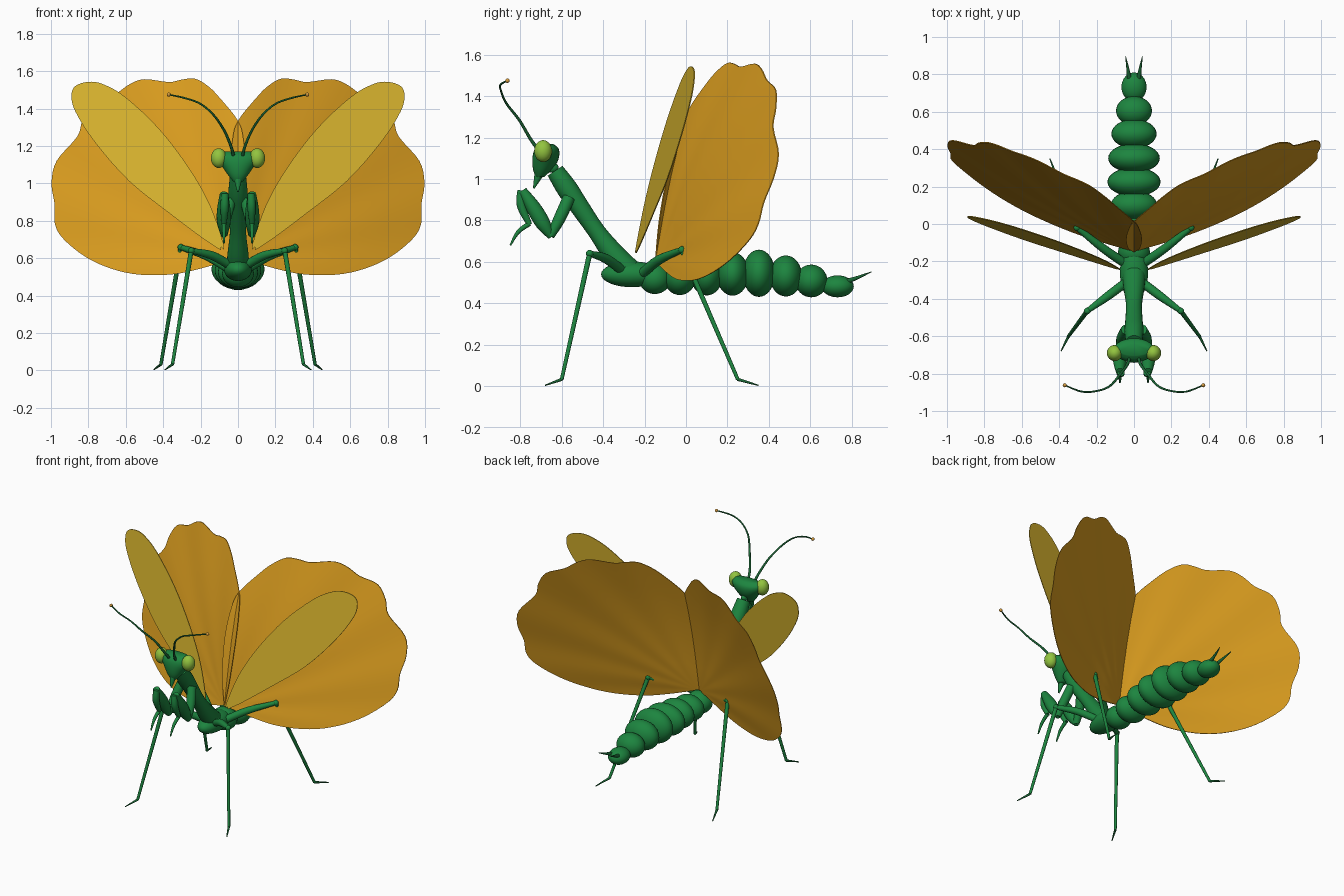
import bpy, bmesh, math
from mathutils import Vector

if "Cube" in bpy.data.objects:
    bpy.data.objects.remove(bpy.data.objects["Cube"])


def material(name, rgb):
    m = bpy.data.materials.new(name)
    m.diffuse_color = (*rgb, 1)
    m.use_nodes = True
    m.node_tree.nodes["Principled BSDF"].inputs["Base Color"].default_value = m.diffuse_color
    return m


GREEN = material("body green", (0.012, 0.235, 0.05))
DARK = material("dark green", (0.010, 0.135, 0.035))
EYE = material("lime eye", (0.29, 0.55, 0.05))
HIND = material("amber wing", (0.72, 0.345, 0.014))
FORE = material("yellow wing", (0.71, 0.47, 0.028))
TIP = material("orange tip", (0.66, 0.33, 0.05))


def finish(name, bm, mat, angle=50):
    bmesh.ops.recalc_face_normals(bm, faces=bm.faces)
    me = bpy.data.meshes.new(name)
    bm.to_mesh(me)
    bm.free()
    me.materials.append(mat)
    ob = bpy.data.objects.new(name, me)
    bpy.context.collection.objects.link(ob)
    bpy.ops.object.select_all(action='DESELECT')
    ob.select_set(True)
    bpy.context.view_layer.objects.active = ob
    bpy.ops.object.shade_smooth_by_angle(angle=math.radians(angle))
    return ob


def ellipsoid(name, loc, size, mat, seg=32):
    bm = bmesh.new()
    bmesh.ops.create_uvsphere(bm, u_segments=seg, v_segments=seg // 2, radius=1)
    for v in bm.verts:
        v.co = Vector(c * s for c, s in zip(v.co, size)) + Vector(loc)
    return finish(name, bm, mat)


def smooth_path(pts, steps):
    """Catmull-Rom interpolation through points of any dimension."""
    n, out = len(pts), []
    for i in range(n - 1):
        quad = [pts[max(0, min(n - 1, i + k))] for k in (-1, 0, 1, 2)]
        for s in range(steps):
            t = s / steps
            out.append(tuple(0.5 * (2 * b + (c - a) * t + (2 * a - 5 * b + 4 * c - d) * t * t
                                    + (3 * b - a - 3 * c + d) * t ** 3) for a, b, c, d in zip(*quad)))
    out.append(tuple(pts[-1]))
    return out


def skin(bm, rings):
    """Join rings of vertices into a closed lofted skin."""
    n = len(rings[0])
    for a, b in zip(rings, rings[1:]):
        for k in range(n):
            bm.faces.new((a[k], a[(k + 1) % n], b[(k + 1) % n], b[k]))
    bm.faces.new(rings[0])
    bm.faces.new(rings[-1])


def tube(name, pts, mat, side=1, steps=4, seg=14):
    """Round tube through (x, y, z, radius) points; side=-1 mirrors it."""
    path = smooth_path(pts, steps)
    pos = [Vector((p[0] * side, p[1], p[2])) for p in path]
    bm, rings = bmesh.new(), []
    for i, p in enumerate(pos):
        d = (pos[min(i + 1, len(pos) - 1)] - pos[max(i - 1, 0)]).normalized()
        u = d.cross(Vector((0.98, 0.15, 0.1))).normalized()
        w = d.cross(u)
        rings.append([bm.verts.new(p + path[i][3] * (u * math.cos(a) + w * math.sin(a)))
                      for a in (math.tau * k / seg for k in range(seg))])
    skin(bm, rings)
    return finish(name, bm, mat)


def wing(name, outline, root, plane, mat, side, pleat=0.0, bow=0.0):
    """Thin fan near the plane y = a + b*x + c*z, pleated and bowed forward."""
    a, b, c = plane
    edge = smooth_path(outline, 4)
    bm = bmesh.new()
    layers = []
    for offset in (-0.0025, 0.0025):
        def place(x, z):
            dx, dz = x - root[0], z - root[1]
            r = math.hypot(dx, dz)
            wave = pleat * r * math.sin(16 * math.atan2(dz, dx))
            curve = bow * math.sin(math.pi * min(r / 1.1, 1))
            return bm.verts.new((side * x, a + b * x + c * z + wave - curve + offset, z))

        centre = place(*root)
        rings = [[place(root[0] + (x - root[0]) * f, root[1] + (z - root[1]) * f) for x, z in edge]
                 for f in (0.2, 0.4, 0.6, 0.8, 1.0)]
        for k in range(len(edge) - 1):
            bm.faces.new((centre, rings[0][k], rings[0][k + 1]))
            for r, s in zip(rings, rings[1:]):
                bm.faces.new((r[k], s[k], s[k + 1], r[k + 1]))
        layers.append([centre] + [r[0] for r in rings] + rings[-1][1:] + [r[-1] for r in rings[-2::-1]])
    # Rim joining the front and back skins
    front, back = layers
    for k in range(len(front)):
        j = (k + 1) % len(front)
        bm.faces.new((front[k], front[j], back[j], back[k]))
    return finish(name, bm, mat, 40)


# Abdomen: overlapping segments (y, z, half width, half height)
segments = [(-0.15, 0.52, 0.085, 0.075), (-0.03, 0.525, 0.107, 0.085), (0.10, 0.535, 0.124, 0.097),
            (0.225, 0.542, 0.142, 0.105), (0.352, 0.545, 0.138, 0.114), (0.482, 0.532, 0.121, 0.099),
            (0.605, 0.508, 0.096, 0.079), (0.732, 0.482, 0.067, 0.053)]
for i, (y, z, w, h) in enumerate(segments):
    ellipsoid(f"abdomen_segment_{i + 1}", (0, y, z), (w, 0.078, h), GREEN)

# Thorax and raised neck
ellipsoid("thorax", (0, -0.26, 0.54), (0.075, 0.15, 0.062), GREEN)
tube("neck", [(0, -0.27, 0.55, 0.062), (0, -0.34, 0.625, 0.056), (0, -0.43, 0.745, 0.043),
              (0, -0.52, 0.875, 0.047), (0, -0.575, 0.955, 0.051), (0, -0.632, 1.04, 0.043)],
     GREEN, seg=24)
ellipsoid("neck_joint", (0, -0.645, 1.055), (0.02, 0.03, 0.025), GREEN, 16)

# Head: inverted triangle lofted from elliptical sections (z, y, half width, half depth)
bm, rings = bmesh.new(), []
sections = [(1.01, -0.705, 0.025, 0.02), (1.04, -0.695, 0.05, 0.042), (1.08, -0.682, 0.078, 0.06),
            (1.12, -0.675, 0.105, 0.064), (1.15, -0.672, 0.107, 0.055), (1.17, -0.672, 0.085, 0.03)]
for z, y, w, d in smooth_path(sections, 3):
    rings.append([bm.verts.new((w * math.cos(t), y + d * math.sin(t), z))
                  for t in (math.tau * k / 28 for k in range(28))])
skin(bm, rings)
finish("head", bm, GREEN)
tube("mouth", [(0, -0.70, 1.05, 0.03), (0, -0.735, 0.955, 0.004)], GREEN)

# Wing outlines (x, z), from root along the inner edge, over the tip and back
hind_outline = [(0.0, 0.60), (-0.03, 0.80), (-0.042, 1.05), (-0.03, 1.23), (0.0, 1.335), (0.10, 1.46),
                (0.16, 1.52), (0.23, 1.56), (0.30, 1.555), (0.37, 1.542), (0.50, 1.557), (0.58, 1.53),
                (0.66, 1.475), (0.77, 1.43), (0.83, 1.34), (0.86, 1.25), (0.97, 1.12), (0.997, 1.0),
                (0.98, 0.885), (0.98, 0.79), (0.94, 0.71), (0.82, 0.61), (0.68, 0.545),
                (0.525, 0.512), (0.34, 0.515), (0.18, 0.55), (0.03, 0.595)]
fore_outline = [(0.075, 0.645), (0.085, 0.70), (0.15, 0.885), (0.26, 1.08), (0.42, 1.29), (0.60, 1.46),
                (0.72, 1.53), (0.80, 1.543), (0.87, 1.52), (0.89, 1.47), (0.87, 1.385),
                (0.765, 1.22), (0.58, 1.01), (0.36, 0.835), (0.18, 0.70), (0.09, 0.642)]

# Paired parts
for side, label in ((1, "left"), (-1, "right")):
    wing(f"{label}_hind_wing", hind_outline, (0.012, 0.605), (-0.305, 0.47, 0.262), HIND, side, 0.003, 0.036)
    wing(f"{label}_fore_wing", fore_outline, (0.09, 0.66), (-0.338, 0.225, 0.12), FORE, side)

    ellipsoid(f"{label}_eye", (side * 0.103, -0.69, 1.135), (0.042, 0.043, 0.053), EYE, 24)
    tube(f"{label}_antenna", [(0.025, -0.72, 1.15, 0.009), (0.038, -0.755, 1.20, 0.008),
                              (0.075, -0.805, 1.285, 0.007), (0.13, -0.867, 1.365, 0.006),
                              (0.20, -0.893, 1.425, 0.005), (0.28, -0.896, 1.455, 0.005),
                              (0.37, -0.862, 1.475, 0.004)], DARK, side, 5, 8)
    ellipsoid(f"{label}_antenna_tip", (side * 0.37, -0.862, 1.475), (0.011,) * 3, TIP, 12)
    tube(f"{label}_tail_spike", [(0.025, 0.775, 0.505, 0.013), (0.033, 0.83, 0.525, 0.008),
                                 (0.045, 0.895, 0.552, 0.002)], DARK, side)

    # Folded grasping foreleg
    tube(f"{label}_foreleg_upper", [(0.04, -0.565, 0.91, 0.03), (0.065, -0.61, 0.81, 0.029),
                                    (0.075, -0.655, 0.725, 0.02)], GREEN, side)
    tube(f"{label}_foreleg_claw_arm", [(0.075, -0.65, 0.72, 0.016), (0.076, -0.69, 0.785, 0.036),
                                       (0.076, -0.735, 0.86, 0.036), (0.075, -0.79, 0.945, 0.022)], GREEN, side)
    tube(f"{label}_foreleg_shin", [(0.07, -0.795, 0.945, 0.019), (0.072, -0.795, 0.87, 0.022),
                                   (0.075, -0.755, 0.78, 0.013)], GREEN, side)
    tube(f"{label}_foreleg_foot", [(0.075, -0.755, 0.785, 0.012), (0.075, -0.81, 0.745, 0.01),
                                   (0.075, -0.848, 0.68, 0.004)], GREEN, side)

    # Walking legs: hip, thigh middle, knee, ankle, toe
    for leg, hip, mid, knee, ankle, toe in (
            ("middle_leg", (0.04, -0.31, 0.56), (0.14, -0.385, 0.615), (0.25, -0.465, 0.64),
             (0.35, -0.60, 0.033), (0.39, -0.68, 0.004)),
            ("hind_leg", (0.05, -0.21, 0.545), (0.165, -0.13, 0.61), (0.305, -0.02, 0.658),
             (0.412, 0.25, 0.033), (0.45, 0.35, 0.004))):
        tube(f"{label}_{leg}_thigh", [(*hip, 0.024), (*mid, 0.023), (*knee, 0.014)], GREEN, side)
        ellipsoid(f"{label}_{leg}_knee", (side * knee[0], *knee[1:]), (0.018,) * 3, GREEN, 16)
        tube(f"{label}_{leg}_shin", [(*knee, 0.013), (*ankle, 0.009)], GREEN, side, 1)
        tube(f"{label}_{leg}_foot", [(*ankle, 0.008), (*toe, 0.003)], DARK, side, 1)
